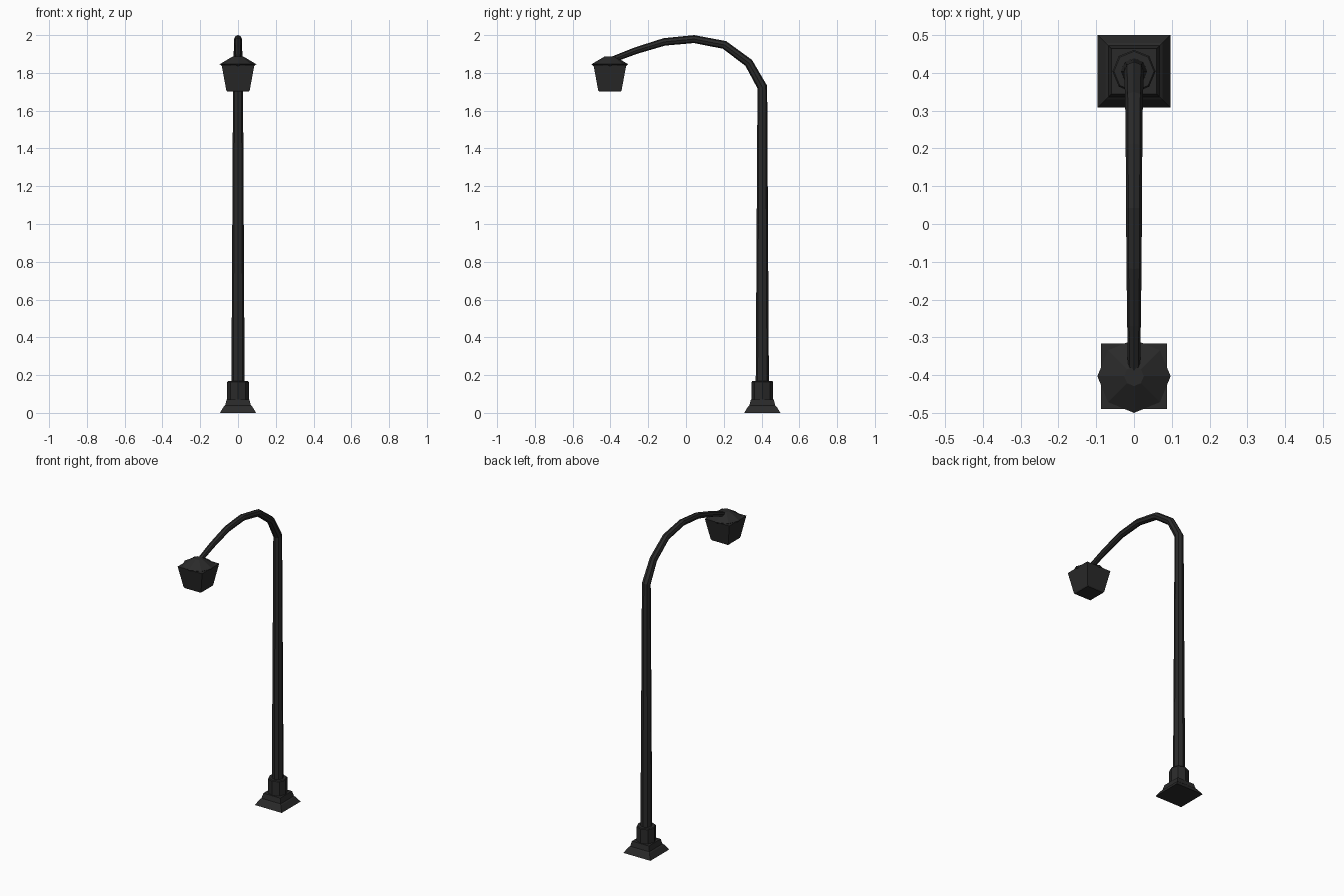
import bpy, bmesh, math
from mathutils import Vector

if "Cube" in bpy.data.objects:
    bpy.data.objects.remove(bpy.data.objects["Cube"])

iron = bpy.data.materials.new("dark iron")
iron.diffuse_color = (0.023, 0.023, 0.023, 1)
iron.use_nodes = True
iron.node_tree.nodes["Principled BSDF"].inputs["Base Color"].default_value = iron.diffuse_color

POLE_Y, LAMP_Y = 0.404, -0.403


def loft(name, rings):
    """Skin a list of equal-length vertex rings and cap both ends."""
    bm = bmesh.new()
    vs = [[bm.verts.new(p) for p in ring] for ring in rings]
    n = len(vs[0])
    for a, b in zip(vs, vs[1:]):
        for i in range(n):
            j = (i + 1) % n
            bm.faces.new((a[i], a[j], b[j], b[i]))
    bm.faces.new(vs[0][::-1])
    bm.faces.new(vs[-1])
    bmesh.ops.recalc_face_normals(bm, faces=bm.faces)
    me = bpy.data.meshes.new(name)
    bm.to_mesh(me)
    bm.free()
    me.materials.append(iron)
    ob = bpy.data.objects.new(name, me)
    bpy.context.collection.objects.link(ob)
    return ob


def ring(center, r, sides, start=0.0, u=(1, 0, 0), v=(0, 1, 0)):
    c, u, v = Vector(center), Vector(u), Vector(v)
    ang = [start + 2 * math.pi * i / sides for i in range(sides)]
    return [c + u * r * math.cos(a) + v * r * math.sin(a) for a in ang]


def square_stack(name, y, profile):
    q = math.pi / 4
    return loft(name, [ring((0, y, z), h * math.sqrt(2), 4, q) for h, z in profile])


def round_stack(name, y, profile):
    return loft(name, [ring((0, y, z), r, 8) for r, z in profile])


# Stepped square foot and octagonal collar
square_stack("base_plinth", POLE_Y, [(0.096, 0), (0.075, 0.034), (0.068, 0.040), (0.060, 0.072)])
round_stack("base_collar", POLE_Y, [(0.057, 0.06), (0.057, 0.163), (0.053, 0.168)])

# Tapered pole running into the curved arm: (y, z, radius)
path = [(POLE_Y, 0.15, 0.035), (POLE_Y, 1.725, 0.0265), (0.332, 1.853, 0.0235),
        (0.204, 1.948, 0.022), (0.042, 1.979, 0.021), (-0.115, 1.964, 0.020),
        (-0.265, 1.918, 0.018), (-0.395, 1.868, 0.016)]
pts = [Vector((0, y, z)) for y, z, r in path]
rings = []
for i, p in enumerate(pts):
    before = (p - pts[i - 1]).normalized() if i else Vector((0, 0, 1))
    after = (pts[i + 1] - p).normalized() if i < len(pts) - 1 else before
    t = (before + after).normalized()
    rings.append(ring(p, path[i][2], 8, u=(1, 0, 0), v=t.cross(Vector((1, 0, 0)))))
loft("pole_and_arm", rings)

# Square tapered lantern with an octagonal roof
square_stack("lantern_body", LAMP_Y, [(0.058, 1.702), (0.062, 1.708), (0.087, 1.843)])
round_stack("lantern_roof", LAMP_Y, [(0.085, 1.835), (0.097, 1.846), (0.026, 1.888)])
